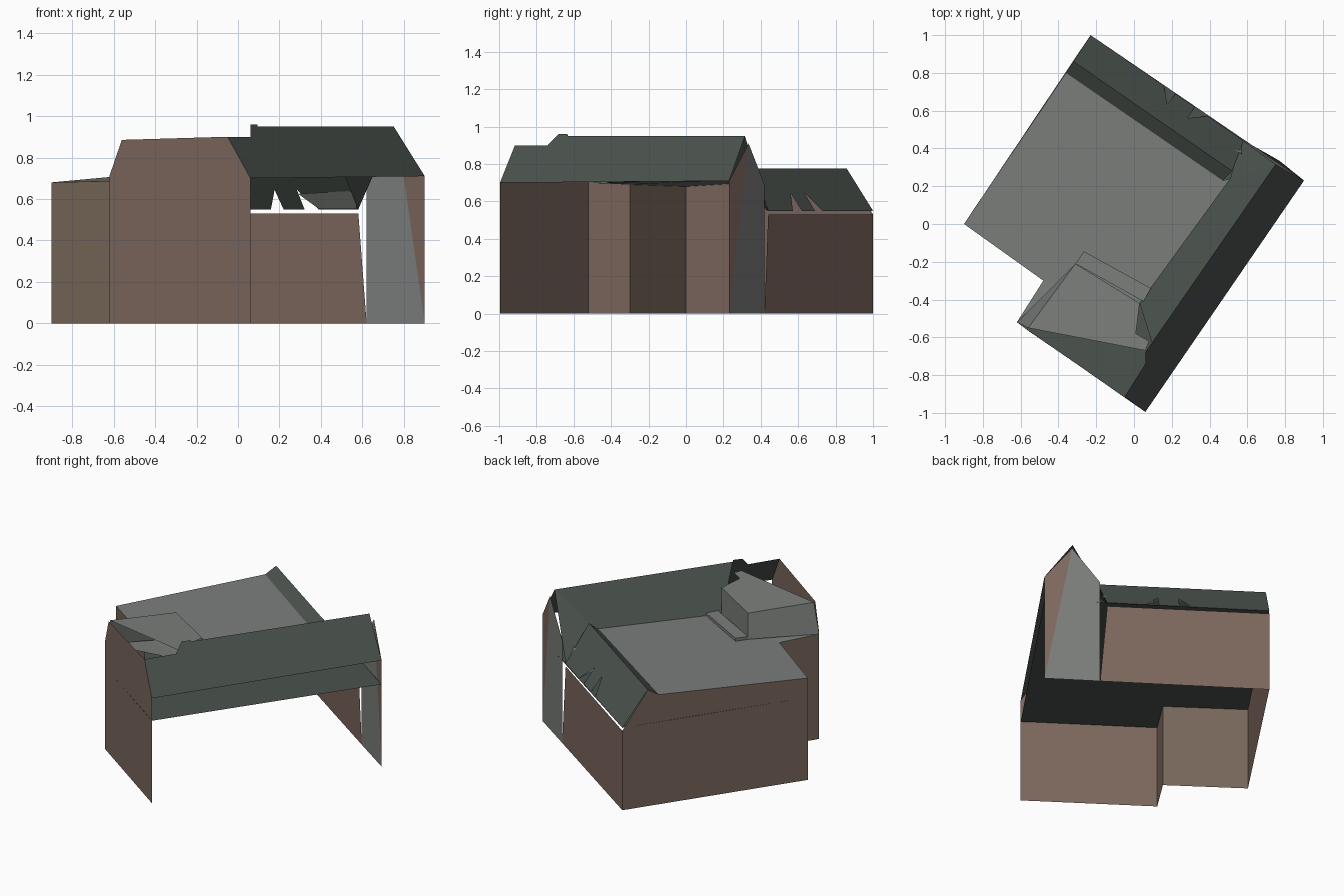
import bpy

cube = bpy.data.objects.get("Cube")
if cube:
    bpy.data.objects.remove(cube, do_unlink=True)


def material(name, color):
    m = bpy.data.materials.new(name)
    m.use_nodes = True
    rgba = (*color, 1)
    m.diffuse_color = rgba
    m.node_tree.nodes["Principled BSDF"].inputs["Base Color"].default_value = rgba
    return m


BROWN = material("brown wall", (0.203, 0.136, 0.111))
OLIVE = material("olive brown wall", (0.185, 0.136, 0.1))
GRAY = material("light gray", (0.197, 0.21, 0.198))
GREEN = material("dark green roof", (0.069, 0.084, 0.074))


def sheet(name, mat, *polygons):
    """Flat-faced sheet object from corner loops."""
    verts, faces = [], []
    for poly in polygons:
        faces.append(list(range(len(verts), len(verts) + len(poly))))
        verts += poly
    mesh = bpy.data.meshes.new(name)
    mesh.from_pydata(verts, [], faces)
    mesh.materials.append(mat)
    obj = bpy.data.objects.new(name, mesh)
    bpy.context.collection.objects.link(obj)
    return obj


def at(p, z):
    return (p[0], p[1], z)


def mix(p, q, t):
    return tuple(a + (b - a) * t for a, b in zip(p, q))


# Plan corners
west, north, east, south = (-.9, 0), (-.23, 1), (.9, .23), (.06, -.995)
gable_w, notch = (-.62, -.52), (-.48, -.3)
back_end = (.62, .42)

# Main roof: ridge with a step beside the raised block
eave_s, eave_e = at(south, .7), at(east, .71)
ridge_s, ridge_step = (-.05, -.915, .9), (.06, -.74, .9)
peak, peak_end = (.06, -.68, .96), (.095, -.635, .96)
ridge_mid, ridge_e = (.095, -.63, .95), (.75, .315, .95)
valley_s, valley_e = (.03, -.42, .7), (.51, .24, .72)

# Back wing roof
low_w, low_e = (-.36, .8, .73), (.47, .23, .715)
top_w, top_e = (-.32, .86, .775), (.52, .28, .775)
drip_w, drip_e = at(north, .55), (.58, .44, .55)

# Raised block
block_w, block_n, block_e = (-.56, -.55, .885), (-.31, -.21, .875), (.03, -.42, .875)

# Outer walls
sheet("notch_front_wall", OLIVE,
      [at(west, 0), at(notch, 0), at(notch, .69), at(west, .68)])
sheet("notch_side_wall", BROWN,
      [at(notch, 0), at(gable_w, 0), at(gable_w, .7), at(notch, .69)])
sheet("south_gable", BROWN,
      [at(gable_w, 0), at(south, 0), eave_s, ridge_s, (-.56, -.565, .885), at(gable_w, .71)])
sheet("west_wall", BROWN,
      [at(north, 0), at(west, 0), at(west, .68), low_w, top_w, at(north, .53)])
sheet("back_wall", BROWN,
      [at(back_end, 0), at(north, 0), at(north, .53), (.58, .44, .53)])

# East gable, split into a brown and a gray part
gable_top = (.77, .335, .91)
sheet("east_gable_edge", BROWN, [at(east, 0), gable_top, eave_e])
sheet("east_gable_panel", GRAY, [at(east, 0), at(back_end, 0), at(back_end, .69), gable_top])

# Horizontal slab inside the walls, under all roofs
sheet("inner_slab", GREEN,
      [at(p, .55) for p in (west, notch, gable_w, south, east, north)])

# Main roof slopes
sheet("street_slope", GREEN,
      [eave_s, eave_e, ridge_e, ridge_mid, peak_end, peak, ridge_step, ridge_s])
sheet("court_slope", GREEN,
      [ridge_mid, ridge_e, valley_e, valley_s],
      [ridge_e, drip_e, top_e, valley_e])

# Flat roof over the court
sheet("flat_roof", GRAY,
      [at(west, .68), at(notch, .69), valley_s, valley_e, low_e, low_w],
      [at(notch, .69), at(gable_w, .7), valley_s])

# Back wing slopes; the outer one has two open notches at the drip edge
sheet("back_inner_slope", GREEN, [low_w, low_e, top_e, top_w])
drip = [drip_w]
for start, end, tip in ((.48, .555, .54), (.68, .765, .67)):
    a, b = mix(drip_w, drip_e, start), mix(drip_w, drip_e, end)
    inner = mix(mix(drip_w, drip_e, tip), mix(top_w, top_e, tip), .42)
    drip += [a, inner, b]
sheet("back_outer_slope", GREEN, drip + [drip_e, top_e, top_w])

# Gray lining on the underside of the back slope, past the last notch
sheet("back_slope_lining", GRAY,
      [(.29, .55, .625), (.39, .55, .552), (.57, .43, .552), (.57, .37, .64)])

# Raised block above the south wing
sheet("block_top", GRAY,
      [block_w, (.06, -.67, .885), (.08, -.62, .885), (.01, -.58, .88), block_e, block_n])
sheet("block_sides", GRAY,
      [at(gable_w, .7), block_w, block_n, at(block_n, .7)],
      [at(block_n, .7), block_n, block_e, at(block_e, .7)])

# Low ledge at the foot of the block
ledge_w, ledge_e = (-.265, -.145), (.09, -.34)
sheet("block_ledge", GRAY,
      [at(block_n, .72), (.05, -.41, .72), at(ledge_e, .72), at(ledge_w, .72)],
      [at(ledge_w, .72), at(ledge_e, .72), at(ledge_e, .7), at(ledge_w, .7)],
      [at(block_n, .72), at(ledge_w, .72), at(ledge_w, .7), at(block_n, .7)])
